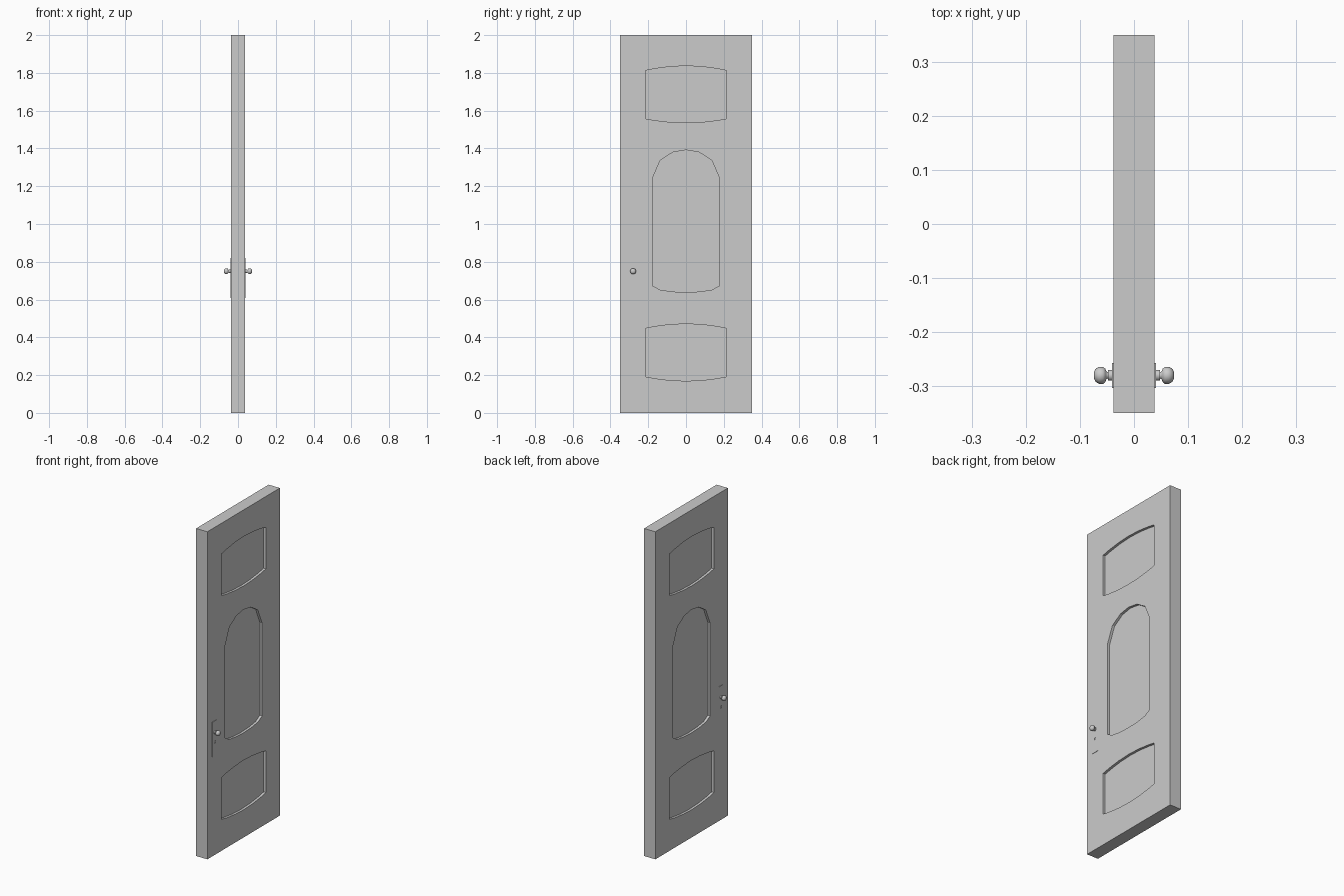
import bpy, bmesh, math
from mathutils import Matrix

if "Cube" in bpy.data.objects:
    bpy.data.objects.remove(bpy.data.objects["Cube"])

HALF_T, RECESS = 0.038, 0.015      # half thickness of the leaf, depth of the panels
KNOB_Y, KNOB_Z = -0.28, 0.75


def new_object(name, bm):
    bmesh.ops.recalc_face_normals(bm, faces=bm.faces)
    mesh = bpy.data.meshes.new(name)
    bm.to_mesh(mesh)
    bm.free()
    ob = bpy.data.objects.new(name, mesh)
    bpy.context.collection.objects.link(ob)
    return ob


def add_box(bm, lo, hi):
    size = [b - a for a, b in zip(lo, hi)]
    mid = [(a + b) / 2 for a, b in zip(lo, hi)]
    bmesh.ops.create_cube(bm, size=1, matrix=Matrix.Translation(mid) @ Matrix.Diagonal((*size, 1)))


def add_prism(bm, outline, x0, x1):
    face = bm.faces.new([bm.verts.new((x0, y, z)) for y, z in outline])
    ext = bmesh.ops.extrude_face_region(bm, geom=[face], use_keep_orig=True)
    verts = [g for g in ext["geom"] if isinstance(g, bmesh.types.BMVert)]
    bmesh.ops.translate(bm, verts=verts, vec=(x1 - x0, 0, 0))


def panel_outline(w, z_low, low_rise, z_high, high_rise, curve):
    steps = (-1, -0.77, -0.39, 0, 0.39, 0.77, 1)
    low = [(t * w, z_low - low_rise * curve(t)) for t in steps]
    high = [(t * w, z_high + high_rise * curve(t)) for t in reversed(steps)]
    return low + high


def apply_cut(ob, cutter):
    cutter.hide_render = True
    mod = ob.modifiers.new("cut", "BOOLEAN")
    mod.operation, mod.solver, mod.object = "DIFFERENCE", "EXACT", cutter
    bpy.context.view_layer.objects.active = ob
    bpy.ops.object.modifier_apply(modifier=mod.name)
    bpy.data.objects.remove(cutter)


def mirror_x(ob):
    mod = ob.modifiers.new("mirror", "MIRROR")
    mod.use_axis = (True, False, False)
    mod.use_mirror_merge = False


# Door leaf with three recessed panels on each face
bm = bmesh.new()
add_box(bm, (-HALF_T, -0.35, 0), (HALF_T, 0.35, 2))
leaf = new_object("door_leaf", bm)

shallow = lambda t: 1 - t * t
arched = lambda t: math.sqrt(1 - t * t)
panels = [
    panel_outline(0.215, 0.192, 0.023, 0.447, 0.024, shallow),
    panel_outline(0.178, 0.674, 0.035, 1.24, 0.152, arched),
    panel_outline(0.215, 1.558, 0.022, 1.812, 0.025, shallow),
]
bm = bmesh.new()
for side in (-1, 1):
    for outline in panels:
        add_prism(bm, outline, side * (HALF_T - RECESS), side * (HALF_T + 0.03))
apply_cut(leaf, new_object("panel_cutter", bm))

# Lock plate with a keyhole, mirrored to the other face
bm = bmesh.new()
add_box(bm, (HALF_T - 0.001, KNOB_Y - 0.023, 0.607), (HALF_T + 0.0025, KNOB_Y + 0.023, 0.82))
plate = new_object("lock_plate", bm)
keyhole = [(KNOB_Y + 0.004 * math.cos(a), 0.695 + 0.004 * math.sin(a))
           for a in (math.radians(-50 + 28 * i) for i in range(11))]
keyhole += [(KNOB_Y - 0.003, 0.683), (KNOB_Y + 0.003, 0.683)]
bm = bmesh.new()
add_prism(bm, keyhole, HALF_T - 0.01, HALF_T + 0.01)
apply_cut(plate, new_object("keyhole_cutter", bm))
mirror_x(plate)

# Turned door knob, mirrored to the other face
profile = [(0.038, 0), (0.038, 0.010), (0.048, 0.010), (0.048, 0.006), (0.051, 0.007),
           (0.053, 0.012), (0.057, 0.0157), (0.065, 0.0157), (0.071, 0.012),
           (0.074, 0.006), (0.074, 0)]
bm = bmesh.new()
verts = [bm.verts.new((x, KNOB_Y + r, KNOB_Z)) for x, r in profile]
edges = [bm.edges.new(pair) for pair in zip(verts, verts[1:])]
bmesh.ops.spin(bm, geom=verts + edges, cent=(0, KNOB_Y, KNOB_Z), axis=(1, 0, 0),
               angle=math.tau, steps=16)
bmesh.ops.remove_doubles(bm, verts=bm.verts, dist=1e-5)
knob = new_object("door_knob", bm)
mirror_x(knob)
bpy.ops.object.select_all(action="DESELECT")
knob.select_set(True)
bpy.context.view_layer.objects.active = knob
bpy.ops.object.shade_smooth_by_angle(angle=math.radians(50))
